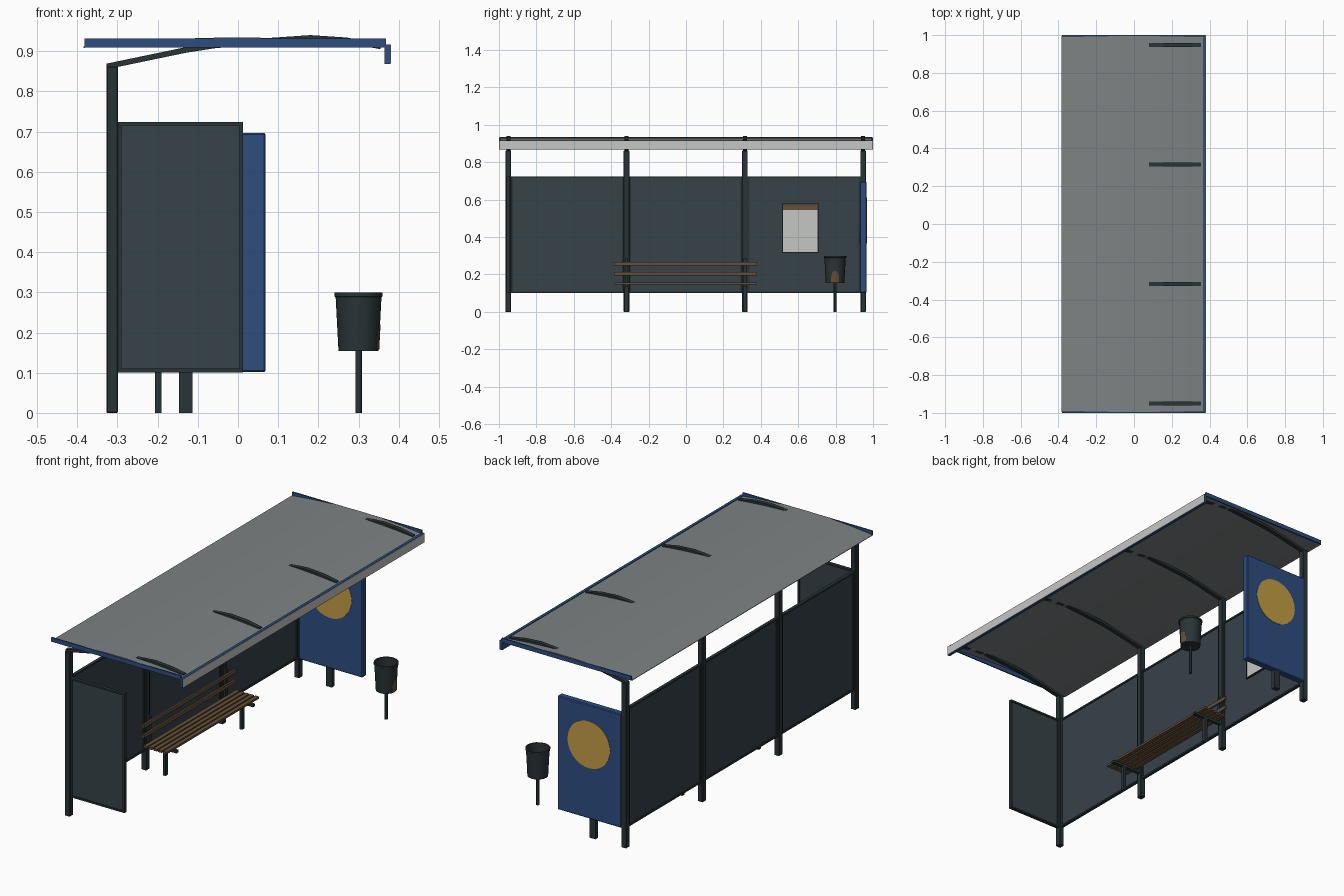
import bpy, bmesh, math

cube = bpy.data.objects.get("Cube")
if cube:
    bpy.data.objects.remove(cube, do_unlink=True)


def material(name, r, g, b):
    m = bpy.data.materials.new(name)
    m.use_nodes = True
    m.diffuse_color = (r, g, b, 1)
    m.node_tree.nodes["Principled BSDF"].inputs["Base Color"].default_value = (r, g, b, 1)
    return m


FRAME = material("dark steel", 0.022, 0.034, 0.038)
PANEL = material("slate panel", 0.037, 0.054, 0.066)
BLUE = material("blue paint", 0.026, 0.075, 0.22)
ROOF = material("grey roof sheet", 0.21, 0.225, 0.23)
WHITE = material("off white", 0.56, 0.57, 0.55)
WOOD = material("brown wood", 0.13, 0.08, 0.04)
YELLOW = material("ochre yellow", 0.56, 0.34, 0.06)


def finish(name, bm, mat, smooth=False):
    bmesh.ops.recalc_face_normals(bm, faces=bm.faces)
    mesh = bpy.data.meshes.new(name)
    bm.to_mesh(mesh)
    bm.free()
    mesh.materials.append(mat)
    ob = bpy.data.objects.new(name, mesh)
    bpy.context.collection.objects.link(ob)
    if smooth:
        bpy.context.view_layer.objects.active = ob
        ob.select_set(True)
        bpy.ops.object.shade_smooth_by_angle(angle=math.radians(30))
        ob.select_set(False)
    return ob


def box(name, mat, x, y, z, bevel=0):
    """Box from (min, max) pairs."""
    bm = bmesh.new()
    bmesh.ops.create_cube(bm, size=1)
    for v in bm.verts:
        v.co = [lo + (hi - lo) * (c + 0.5) for c, (lo, hi) in zip(v.co, (x, y, z))]
    ob = finish(name, bm, mat)
    if bevel:
        mod = ob.modifiers.new("Bevel", "BEVEL")
        mod.width = bevel
        mod.segments = 1
    return ob


def strip(name, mat, top, depth, y0, y1, smooth=False):
    """Band that follows an xz line, with a thickness below it."""
    bm = bmesh.new()
    outline = top + [(x, z - depth) for x, z in reversed(top)]
    n, k = len(outline), len(top)
    ends = [[bm.verts.new((x, y, z)) for x, z in outline] for y in (y0, y1)]
    for i in range(n):
        j = (i + 1) % n
        bm.faces.new((ends[0][i], ends[0][j], ends[1][j], ends[1][i]))
    for e in ends:
        for i in range(k - 1):
            bm.faces.new((e[i], e[i + 1], e[n - 2 - i], e[n - 1 - i]))
    return finish(name, bm, mat, smooth)


def lathe(name, mat, profile, centre, sides=16):
    """Revolve (radius, z) points around a vertical axis."""
    bm = bmesh.new()
    rings = [[bm.verts.new((centre[0] + r * math.cos(math.tau * i / sides),
                            centre[1] + r * math.sin(math.tau * i / sides), z))
              for i in range(sides)] for r, z in profile]
    for a, b in zip(rings, rings[1:]):
        for i in range(sides):
            j = (i + 1) % sides
            bm.faces.new((a[i], a[j], b[j], b[i]))
    bm.faces.new(rings[0])
    bm.faces.new(rings[-1])
    return finish(name, bm, mat, True)


def frame(name, axis, pos, half, span, z, w):
    """Rectangular frame in a vertical plane; axis is the run direction."""
    bars = (("bottom", span, (z[0], z[0] + w)), ("top", span, (z[1] - w, z[1])),
            ("start", (span[0], span[0] + w), z), ("end", (span[1] - w, span[1]), z))
    across = (pos - half, pos + half)
    for part, run, height in bars:
        if axis == "x":
            box(f"{name}_{part}", FRAME, run, across, height)
        else:
            box(f"{name}_{part}", FRAME, across, run, height)


# Posts and curved roof arms
POSTS = [-0.95, -0.318, 0.315, 0.947]
ARM = [(-0.327, 0.869), (-0.13, 0.91), (-0.06, 0.921), (0.05, 0.931),
       (0.18, 0.94), (0.27, 0.934), (0.355, 0.919)]
for i, y in enumerate(POSTS):
    box(f"post_{i}", FRAME, (-0.327, -0.299), (y - 0.015, y + 0.015), (0, 0.862), 0.002)
    strip(f"roof_arm_{i}", FRAME, ARM, 0.014, y - 0.011, y + 0.011, True)

# Back wall bays
for i, (a, b) in enumerate(zip(POSTS, POSTS[1:])):
    a, b = a + 0.015, b - 0.015
    frame(f"wall_frame_{i}", "y", -0.313, 0.008, (a, b), (0.102, 0.724), 0.009)
    box(f"wall_panel_{i}", PANEL, (-0.316, -0.31), (a, b), (0.105, 0.72))

# Side screen
frame("side_frame", "x", -0.95, 0.009, (-0.299, 0.013), (0.101, 0.724), 0.009)
box("side_panel", PANEL, (-0.297, 0.01), (-0.953, -0.947), (0.105, 0.72))

# Roof sheet with blue end trims and front fascia
roof_line = []
for i in range(17):
    x = -0.385 + 0.75 * i / 16
    roof_line.append((x, 0.934 - 0.023 * (x / 0.385) ** 2))
strip("roof_sheet", ROOF, roof_line, 0.003, -0.996, 0.996, True)
for side in (-1, 1):
    box("end_trim", BLUE, (-0.382, 0.368), sorted((side, side * 0.993)), (0.909, 0.931))
box("fascia", BLUE, (0.365, 0.379), (-1, 1), (0.868, 0.917))
box("fascia_face", WHITE, (0.377, 0.381), (-0.998, 0.998), (0.87, 0.915))

# Advertising board with a disc on both faces
box("poster_board", BLUE, (-0.3, 0.069), (0.93, 0.966), (0.102, 0.697), 0.004)
box("poster_leg", FRAME, (-0.147, -0.113), (0.937, 0.96), (0, 0.104))
for side, y in (("inner", 0.929), ("outer", 0.967)):
    bm = bmesh.new()
    bmesh.ops.create_cone(bm, cap_ends=True, segments=40, radius1=0.123, radius2=0.123, depth=0.003)
    for v in bm.verts:
        v.co = (v.co.x - 0.115, y + v.co.z, v.co.y + 0.49)
    finish(f"poster_disc_{side}", bm, YELLOW)

# Timetable on the back wall
box("timetable", WHITE, (-0.31, -0.303), (0.517, 0.705), (0.32, 0.575))
box("timetable_header", WOOD, (-0.304, -0.301), (0.517, 0.705), (0.546, 0.575))
frame("timetable_frame", "y", -0.305, 0.005, (0.513, 0.709), (0.316, 0.579), 0.005)

# Bench
for i in range(5):
    x = -0.277 + i * 0.028
    box(f"seat_slat_{i}", WOOD, (x, x + 0.021), (-0.385, 0.38), (0.147, 0.158))
for i, z in enumerate((0.194, 0.247)):
    box(f"back_slat_{i}", WOOD, (-0.286, -0.276), (-0.385, 0.38), (z, z + 0.019))
for i, y in enumerate(POSTS[1:3]):
    box(f"bench_leg_{i}", FRAME, (-0.206, -0.19), (y - 0.01, y + 0.01), (0, 0.137))
    box(f"seat_support_{i}", FRAME, (-0.3, -0.128), (y - 0.009, y + 0.009), (0.134, 0.147))
    box(f"back_support_{i}", FRAME, (-0.298, -0.286), (y - 0.009, y + 0.009), (0.134, 0.285))

# Litter bin
BIN = (0.3, 0.797)
lathe("bin_pole", FRAME, [(0.008, 0), (0.008, 0.157)], BIN, 12)
lathe("bin_bucket", FRAME, [(0.05, 0.154), (0.057, 0.288), (0.06, 0.29), (0.06, 0.299),
                            (0.053, 0.299), (0.046, 0.16)], BIN)

# Rounded label on the front of the bin
bm = bmesh.new()
columns = []
for i in range(9):
    t = i / 4 - 1
    a = math.radians(24) * t
    top = 0.185 + 0.035 * math.sqrt(1 - t * t)
    columns.append([bm.verts.new((BIN[0] + r * math.cos(a), BIN[1] + r * math.sin(a), z))
                    for r, z in ((0.0515, 0.158), (0.0515 + (top - 0.158) * 0.052, top))])
for p, q in zip(columns, columns[1:]):
    bm.faces.new((p[0], q[0], q[1], p[1]))
label = finish("bin_label", bm, WOOD)
label.modifiers.new("Thickness", "SOLIDIFY").thickness = 0.002
